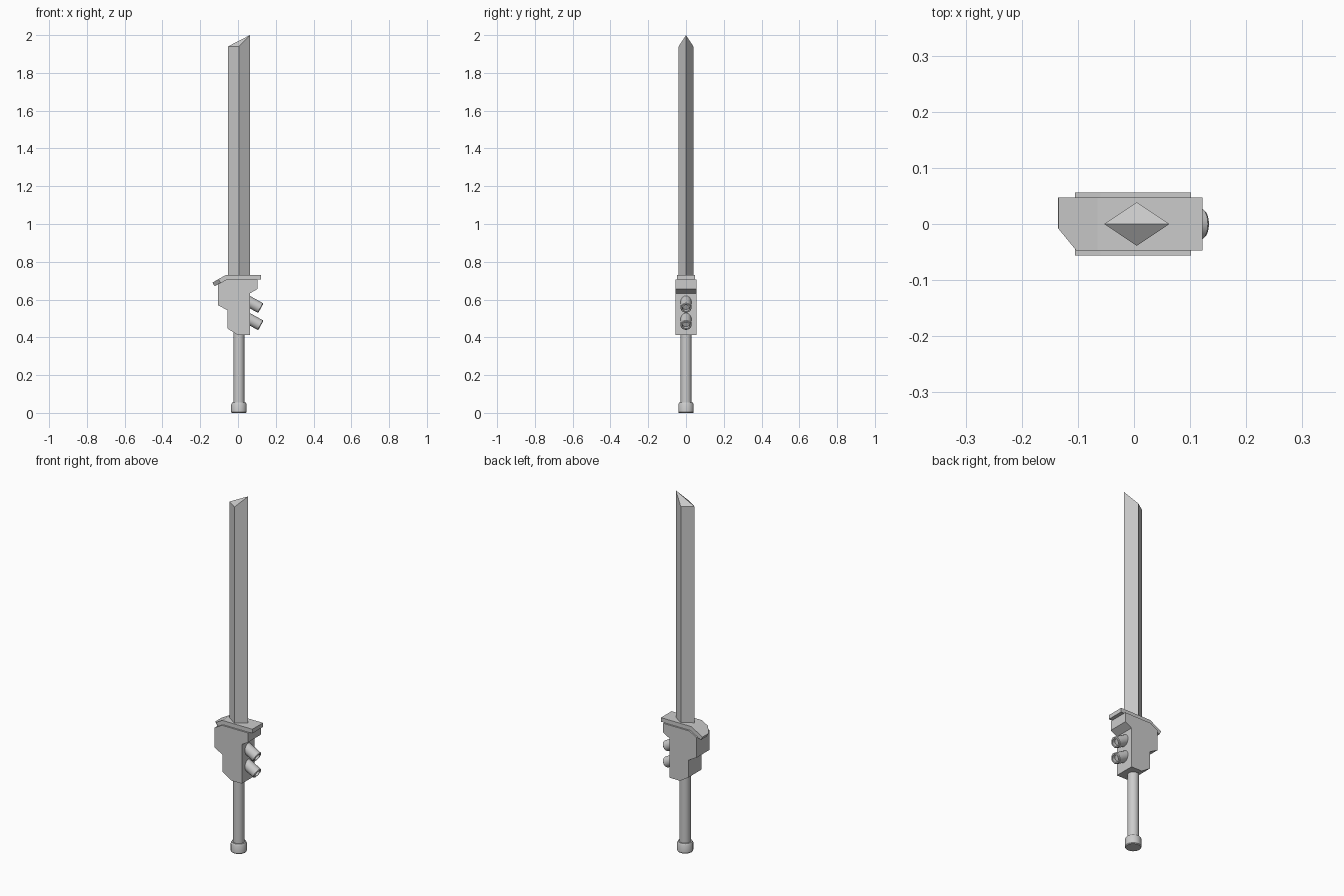
import bpy
import bmesh
import math
from mathutils import Vector

cube = bpy.data.objects.get("Cube")
if cube:
    bpy.data.objects.remove(cube, do_unlink=True)

GREY = (0.6, 0.6, 0.6, 1.0)
metal = bpy.data.materials.new("plain grey")
metal.use_nodes = True
metal.diffuse_color = GREY
metal.node_tree.nodes["Principled BSDF"].inputs["Base Color"].default_value = GREY

AXIS_X = 0.005  # centre line of blade and grip


def finish(bm, name, smooth=False):
    bmesh.ops.recalc_face_normals(bm, faces=bm.faces)
    mesh = bpy.data.meshes.new(name)
    bm.to_mesh(mesh)
    bm.free()
    mesh.materials.append(metal)
    obj = bpy.data.objects.new(name, mesh)
    bpy.context.collection.objects.link(obj)
    if smooth:
        bpy.ops.object.select_all(action="DESELECT")
        obj.select_set(True)
        bpy.context.view_layer.objects.active = obj
        bpy.ops.object.shade_smooth_by_angle(angle=math.radians(35))
    return obj


def slab(profile, half_depth):
    """Extrude an x-z outline symmetrically along y."""
    bm = bmesh.new()
    face = bm.faces.new([bm.verts.new((x, -half_depth, z)) for x, z in profile])
    grown = bmesh.ops.extrude_face_region(bm, geom=[face])["geom"]
    verts = [g for g in grown if isinstance(g, bmesh.types.BMVert)]
    bmesh.ops.translate(bm, verts=verts, vec=(0, 2 * half_depth, 0))
    return bm


def lathe(name, profile, origin, direction, sides=20):
    """Spin a (radius, height) profile around an axis."""
    bm = bmesh.new()
    verts = [bm.verts.new((r, 0, h)) for r, h in profile]
    edges = [bm.edges.new(pair) for pair in zip(verts, verts[1:])]
    bmesh.ops.spin(bm, geom=verts + edges, cent=(0, 0, 0), axis=(0, 0, 1),
                   angle=math.tau, steps=sides, use_duplicate=False)
    bmesh.ops.remove_doubles(bm, verts=bm.verts, dist=0.0001)
    obj = finish(bm, name, smooth=True)
    obj.rotation_mode = "QUATERNION"
    obj.rotation_quaternion = Vector(direction).to_track_quat("Z", "Y")
    obj.location = origin
    return obj


# Blade: diamond section with a slanted, creased tip
bm = bmesh.new()
section = [(-0.053, 0, 1.94), (AXIS_X, -0.039, 1.94), (0.063, 0, 2.0), (AXIS_X, 0.039, 1.94)]
low = [bm.verts.new((x, y, 0.72)) for x, y, z in section]
top = [bm.verts.new(p) for p in section]
for i in range(4):
    j = (i + 1) % 4
    bm.faces.new((low[i], low[j], top[j], top[i]))
bm.faces.new(low)
bm.faces.new((top[0], top[1], top[2]))
bm.faces.new((top[0], top[2], top[3]))
finish(bm, "blade")

# Guard body: stepped block
body = [(-0.105, 0.682), (-0.06, 0.707), (0.102, 0.707), (0.102, 0.655), (0.063, 0.633),
        (0.063, 0.413), (-0.003, 0.413), (-0.056, 0.447), (-0.056, 0.543), (-0.105, 0.57)]
finish(slab(body, 0.056), "guard_body")

# Guard plate: bent slab with one front corner cut off
plate = [(0.122, 0.73), (-0.065, 0.73), (-0.135, 0.69),
         (-0.124, 0.67), (-0.06, 0.707), (0.122, 0.707)]
bm = slab(plate, 0.047)
slope = Vector((-0.07, 0, -0.04)).normalized()
cut_point = Vector((-0.135, -0.008, 0.69))
cut_edge = Vector((-0.103, -0.047, 0.708)) - cut_point
plate_normal = Vector((slope.z, 0, -slope.x))
cut = bmesh.ops.bisect_plane(bm, geom=bm.verts[:] + bm.edges[:] + bm.faces[:],
                             plane_co=cut_point,
                             plane_no=plate_normal.cross(cut_edge) *
                             (1 if plate_normal.cross(cut_edge).y < 0 else -1),
                             clear_outer=True)
rim = [g for g in cut["geom_cut"] if isinstance(g, bmesh.types.BMEdge)]
bmesh.ops.holes_fill(bm, edges=rim)
finish(bm, "guard_plate")

# Grip and pommel
lathe("grip", [(0, 0), (0.029, 0), (0.029, 0.38), (0, 0.38)], (AXIS_X, 0, 0.045), (0, 0, 1))
lathe("pommel", [(0, 0), (0.038, 0), (0.041, 0.004), (0.041, 0.045), (0.036, 0.054), (0, 0.054)],
      (AXIS_X, 0, 0), (0, 0, 1))

# Two slanted tubes with recessed ends
aim = Vector((math.cos(math.radians(29)), 0, -math.sin(math.radians(29))))
LENGTH = 0.1
for name, z in (("upper_tube", 0.554), ("lower_tube", 0.463)):
    end = Vector((0.121, 0, z))
    lathe(name, [(0, 0), (0.029, 0), (0.029, LENGTH - 0.004), (0.026, LENGTH),
                 (0.019, LENGTH), (0.019, LENGTH - 0.02), (0, LENGTH - 0.02)],
          end - aim * LENGTH, aim)
